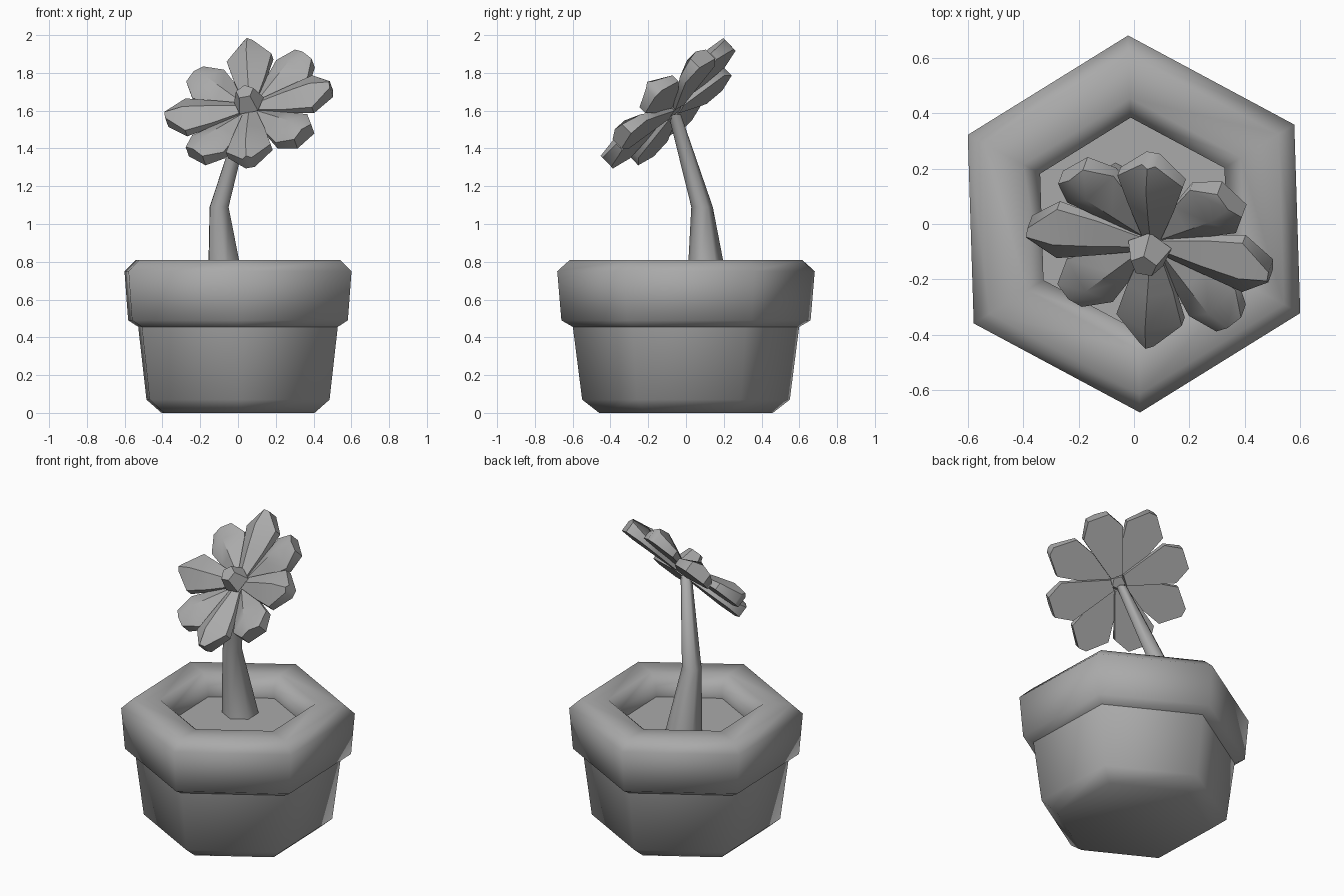
import bpy, bmesh, math
from mathutils import Vector, Matrix

if "Cube" in bpy.data.objects:
    bpy.data.objects.remove(bpy.data.objects["Cube"])

GREY = (0.4, 0.4, 0.4, 1)
grey = bpy.data.materials.new("plain grey")
grey.use_nodes = True
grey.diffuse_color = GREY
grey.node_tree.nodes["Principled BSDF"].inputs["Base Color"].default_value = GREY


def finish(name, bm, smooth_angle):
    """Turn a bmesh into a named, shaded object."""
    bmesh.ops.recalc_face_normals(bm, faces=bm.faces)
    mesh = bpy.data.meshes.new(name)
    bm.to_mesh(mesh)
    bm.free()
    mesh.materials.append(grey)
    ob = bpy.data.objects.new(name, mesh)
    bpy.context.collection.objects.link(ob)
    bpy.ops.object.select_all(action="DESELECT")
    ob.select_set(True)
    bpy.context.view_layer.objects.active = ob
    bpy.ops.object.shade_smooth_by_angle(angle=math.radians(smooth_angle))
    return ob


def loft(bm, rings, closed=False):
    """Skin a series of equal point rings, capping or joining the ends."""
    loops = [[bm.verts.new(p) for p in ring] for ring in rings]
    pairs = list(zip(loops, loops[1:]))
    if closed:
        pairs.append((loops[-1], loops[0]))
    else:
        bm.faces.new(loops[0])
        bm.faces.new(loops[-1])
    for a, b in pairs:
        for i in range(len(a)):
            j = (i + 1) % len(a)
            bm.faces.new((a[i], a[j], b[j], b[i]))


def ring(centre, radius, sides=6, turn=math.radians(31.8)):
    return [Vector(centre) + Vector((math.cos(turn + math.tau * i / sides),
                                     math.sin(turn + math.tau * i / sides), 0)) * radius
            for i in range(sides)]


def hex_lathe(name, profile, closed=False, smooth_angle=70):
    bm = bmesh.new()
    loft(bm, [ring((0, 0, z), r) for r, z in profile], closed)
    return finish(name, bm, smooth_angle)


# Pot: tapered body, rolled rim and soil
hex_lathe("pot_body", [(0.46, 0), (0.55, 0.07), (0.605, 0.5)])
hex_lathe("pot_rim", [(0.59, 0.45), (0.66, 0.49), (0.682, 0.75), (0.615, 0.81),
                      (0.455, 0.81), (0.385, 0.75), (0.385, 0.6)], closed=True)
hex_lathe("soil", [(0.4, 0.62), (0.4, 0.68)], smooth_angle=30)

# Stem: bent and tapered
bm = bmesh.new()
loft(bm, [ring(c, r) for c, r in [((-0.062, 0.115, 0.66), 0.11),
                                  ((-0.1, 0.085, 1.09), 0.057),
                                  ((0.04, -0.06, 1.58), 0.033)]])
finish("stem", bm, 70)

# Flower frame: tilted forward and a little to one side
centre = Vector((0.055, -0.1, 1.645))
normal = Vector((-0.25, -0.67, 0.70)).normalized()
up = Vector((0, 0.7, 0.7))
up = (up - normal * up.dot(normal)).normalized()
right = up.cross(normal)
frame = Matrix.Translation(centre) @ Matrix((right, up, normal)).transposed().to_4x4()


def petal(name, angle, reach, tip, drop):
    """Flat-backed petal with a raised middle and a clipped tip."""
    stations = [(0.04, 0.035, 0.02, 0.035), (0.2, 0.085, 0.03, 0.075),
                (reach * 0.77, 0.122, 0.045, 0.105), (reach, tip, 0.07, 0.09)]
    bm = bmesh.new()
    loft(bm, [[Vector(p) for p in ((r, -w, 0), (r, w, 0), (r, w, edge),
                                   (r, 0, ridge), (r, -w, edge))]
              for r, w, edge, ridge in stations])
    bm.transform(frame @ Matrix.Translation((0, 0, -0.05 - drop))
                 @ Matrix.Rotation(angle, 4, "Z"))
    finish(name, bm, 50)


# Petals: four long ones over four shorter ones
for i in range(8):
    long = i % 2 == 0
    petal(f"petal_{i + 1}", math.tau * i / 8, 0.45 if long else 0.42,
          0.025 if long else 0.065, 0 if long else 0.025)

# Flower centre: five-sided bud, and a small seat joining it to the stem
for name, r1, r2, depth, height in [("flower_centre", 0.085, 0.05, 0.09, 0.035),
                                    ("flower_seat", 0.04, 0.07, 0.04, -0.05)]:
    bm = bmesh.new()
    bmesh.ops.create_cone(bm, cap_ends=True, segments=5, radius1=r1, radius2=r2, depth=depth)
    bm.transform(frame @ Matrix.Translation((0, 0, height)))
    finish(name, bm, 30)
